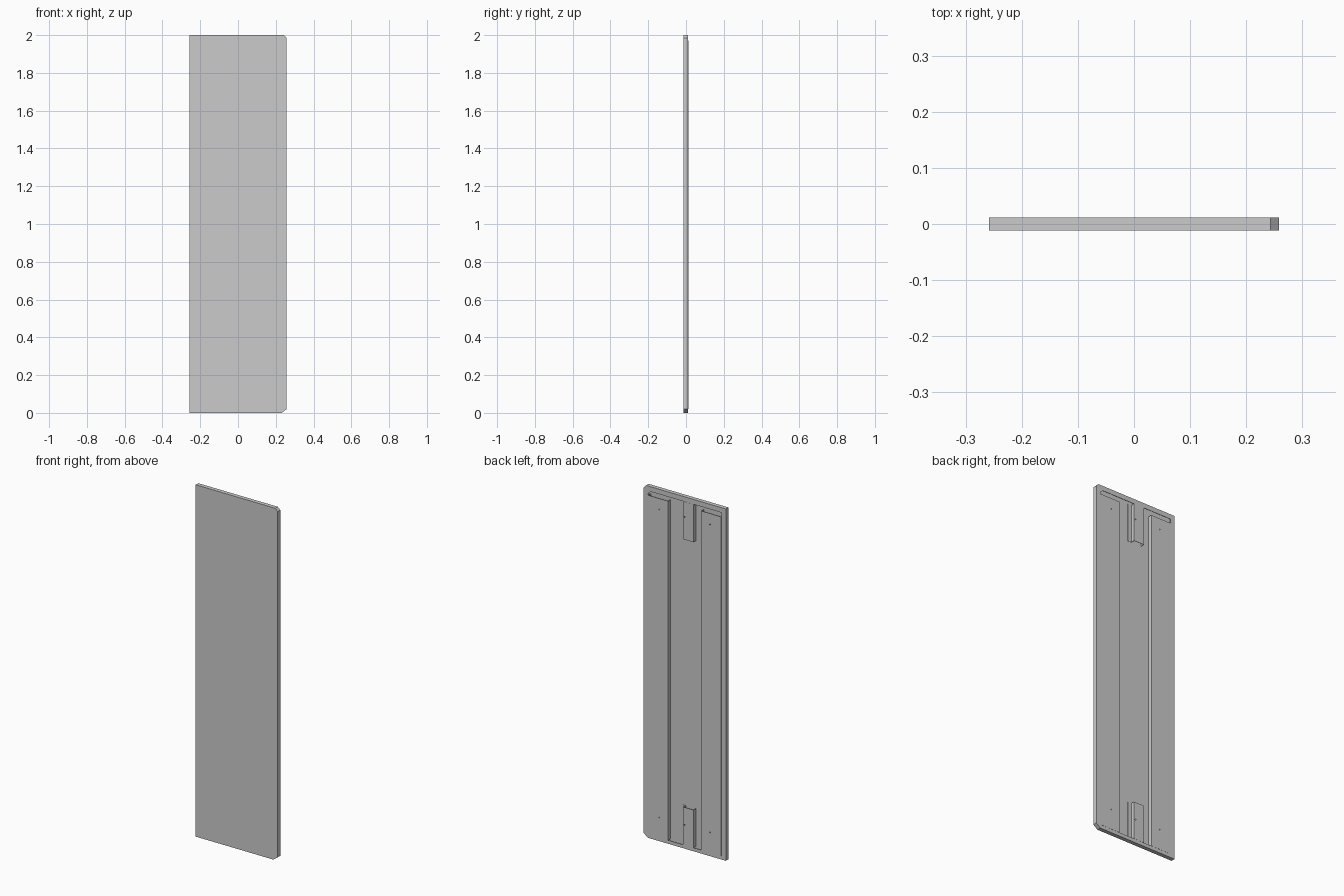
import bpy, bmesh
from mathutils import Matrix

if "Cube" in bpy.data.objects:
    bpy.data.objects.remove(bpy.data.objects["Cube"])

T = 0.0015                      # sheet thickness
HW, H = 0.258, 2.0              # half width, height
FRONT, LIP, BACK = -0.012, 0.0112, 0.012
LIP_X, LIP_TOP, LIP_BOT = 0.028, 0.028, 0.02


def finish(bm, name):
    bmesh.ops.recalc_face_normals(bm, faces=bm.faces)
    me = bpy.data.meshes.new(name)
    bm.to_mesh(me)
    bm.free()
    ob = bpy.data.objects.new(name, me)
    bpy.context.collection.objects.link(ob)
    return ob


def outline(dx, dtop, dbot):
    """Panel outline moved inwards, with the two corners cut at +x."""
    l, r, b, t = -HW + dx, HW - dx, dbot, H - dtop
    return [(l, b), (r - 0.027, b), (r, b + 0.02), (r, t - 0.015), (r - 0.015, t), (l, t)]


def folded_panel():
    """Front skin, folded edge and inward lip as one closed sheet."""
    outer = outline(0, 0, 0)
    lip = outline(LIP_X, LIP_TOP, LIP_BOT)
    inner = outline(T, T, T)
    steps = [(outer, FRONT), (outer, LIP), (lip, LIP), (lip, LIP - T),
             (inner, LIP - T), (inner, FRONT + T)]
    bm = bmesh.new()
    rings = [[bm.verts.new((x, y, z)) for x, z in pts] for pts, y in steps]
    for a, b in zip(rings, rings[1:]):
        for i in range(len(a)):
            j = (i + 1) % len(a)
            bm.faces.new((a[i], a[j], b[j], b[i]))
    bm.faces.new(rings[0])
    bm.faces.new(rings[-1])
    return finish(bm, "door_panel")


def channel(name, x0, x1, z0, z1, flange=0.0):
    """Open folded channel standing on the inside of the skin."""
    s = FRONT + T * 0.9
    pts = [(x0, s), (x0, BACK), (x1, BACK)]
    if flange:
        pts += [(x1, s + T), (x1 + flange, s + T), (x1 + flange, s)]
    else:
        pts += [(x1, s)]
    pts += [(x1 - T, s), (x1 - T, BACK - T), (x0 + T, BACK - T), (x0 + T, s)]
    bm = bmesh.new()
    face = bm.faces.new([bm.verts.new((x, y, z0)) for x, y in pts])
    ext = bmesh.ops.extrude_face_region(bm, geom=[face], use_keep_orig=True)
    bmesh.ops.translate(bm, vec=(0, 0, z1 - z0),
                        verts=[v for v in ext["geom"] if isinstance(v, bmesh.types.BMVert)])
    return finish(bm, name)


def drill(ob, x, zs):
    """Small round holes through the back face of a channel."""
    bm = bmesh.new()
    for z in zs:
        m = Matrix.Translation((x, BACK, z)) @ Matrix.Rotation(1.5707963, 4, 'X')
        bmesh.ops.create_cone(bm, cap_ends=True, segments=12, radius1=0.003,
                              radius2=0.003, depth=0.008, matrix=m)
    cutter = finish(bm, "hole_cutter")
    cutter.hide_render = True
    mod = ob.modifiers.new("holes", 'BOOLEAN')
    mod.operation, mod.solver, mod.object = 'DIFFERENCE', 'EXACT', cutter
    dg = bpy.context.evaluated_depsgraph_get()
    mesh = bpy.data.meshes.new_from_object(ob.evaluated_get(dg))
    ob.modifiers.clear()
    ob.data = mesh
    bpy.data.objects.remove(cutter)


folded_panel()

# Full-height stiffeners, leaving a slot under the top lip
for side, x0, x1 in (("left", -0.23, -0.104), ("right", 0.104, 0.23)):
    st = channel(side + "_stiffener", x0, x1, LIP_BOT, 1.948)
    drill(st, 0.16 if x0 > 0 else -0.16, (0.135, 1.885))

# Short middle brackets at the top and the bottom
for name, z0, z1, hole in (("top_bracket", 1.757, H - LIP_TOP, 1.885),
                           ("bottom_bracket", LIP_BOT, 0.235, 0.135)):
    drill(channel(name, -0.055, 0.01, z0, z1, flange=0.023), 0.0, (hole,))
